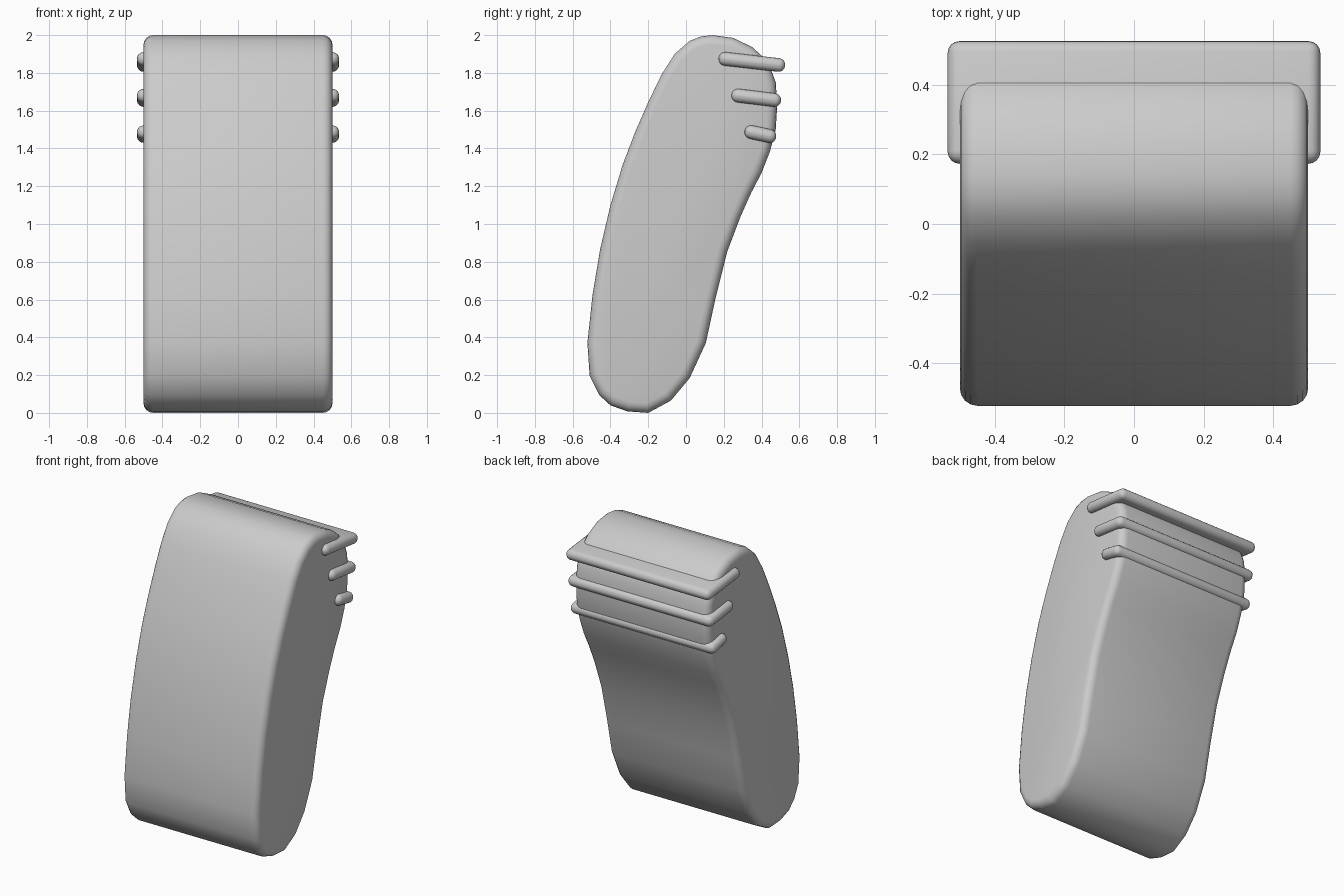
import bpy, bmesh, math

if "Cube" in bpy.data.objects:
    bpy.data.objects.remove(bpy.data.objects["Cube"])

grey = bpy.data.materials.new("plain_grey")
grey.diffuse_color = (0.6, 0.6, 0.6, 1)
grey.use_nodes = True
grey.node_tree.nodes["Principled BSDF"].inputs["Base Color"].default_value = grey.diffuse_color


def finish(name, bm, bevel_edges, width, segments, angle):
    """Round the chosen edges, then make a smooth-shaded object."""
    bmesh.ops.bevel(bm, geom=bevel_edges, offset=width, segments=segments,
                    profile=0.5, affect='EDGES', clamp_overlap=True)
    bmesh.ops.recalc_face_normals(bm, faces=bm.faces)
    mesh = bpy.data.meshes.new(name)
    bm.to_mesh(mesh)
    bm.free()
    mesh.materials.append(grey)
    ob = bpy.data.objects.new(name, mesh)
    bpy.context.collection.objects.link(ob)
    bpy.ops.object.select_all(action='DESELECT')
    ob.select_set(True)
    bpy.context.view_layer.objects.active = ob
    bpy.ops.object.shade_smooth_by_angle(angle=math.radians(angle))
    return ob


# Body: curved side profile (y, z) extruded across x, with rounded rims
profile = [
    (.14, 2.0), (.08, 1.993), (.02, 1.97), (-.06, 1.9), (-.13, 1.79),
    (-.2, 1.645), (-.27, 1.485), (-.335, 1.315), (-.4, 1.1), (-.455, .865),
    (-.495, .625), (-.522, .37), (-.51, .195), (-.46, .095), (-.4, .04),
    (-.31, .008), (-.2, 0), (-.08, .065), (.02, .185), (.105, .37),
    (.155, .6), (.217, .85), (.287, 1.035), (.345, 1.165), (.4, 1.27),
    (.445, 1.385), (.475, 1.5), (.483, 1.63), (.475, 1.75), (.435, 1.86),
    (.35, 1.937), (.25, 1.985),
]
bm = bmesh.new()
face = bm.faces.new([bm.verts.new((-.5, y, z)) for y, z in profile])
ext = bmesh.ops.extrude_face_region(bm, geom=[face])
moved = [v for v in ext["geom"] if isinstance(v, bmesh.types.BMVert)]
bmesh.ops.translate(bm, verts=moved, vec=(1, 0, 0))
rims = [e for e in bm.edges if abs(e.verts[0].co.x - e.verts[1].co.x) < 1e-4]
finish("body", bm, rims, .05, 4, 40)


# Grip ridges: tilted slabs with fully rounded edges, passing through the body
def ridge(name, y0, z0, y1, z1, thick=.072, half_width=.535):
    length = math.hypot(y1 - y0, z1 - z0)
    tilt = math.atan2(z1 - z0, y1 - y0)
    bm = bmesh.new()
    bmesh.ops.create_cube(bm, size=1)
    for v in bm.verts:
        v.co.x *= 2 * half_width
        v.co.y *= length
        v.co.z *= thick
    ob = finish(name, bm, bm.edges[:], thick * .48, 4, 40)
    ob.location = (0, (y0 + y1) / 2, (z0 + z1) / 2)
    ob.rotation_euler.x = tilt


ridge("upper_ridge", .173, 1.878, .525, 1.838)
ridge("middle_ridge", .241, 1.684, .503, 1.652)
ridge("lower_ridge", .311, 1.494, .477, 1.458)
